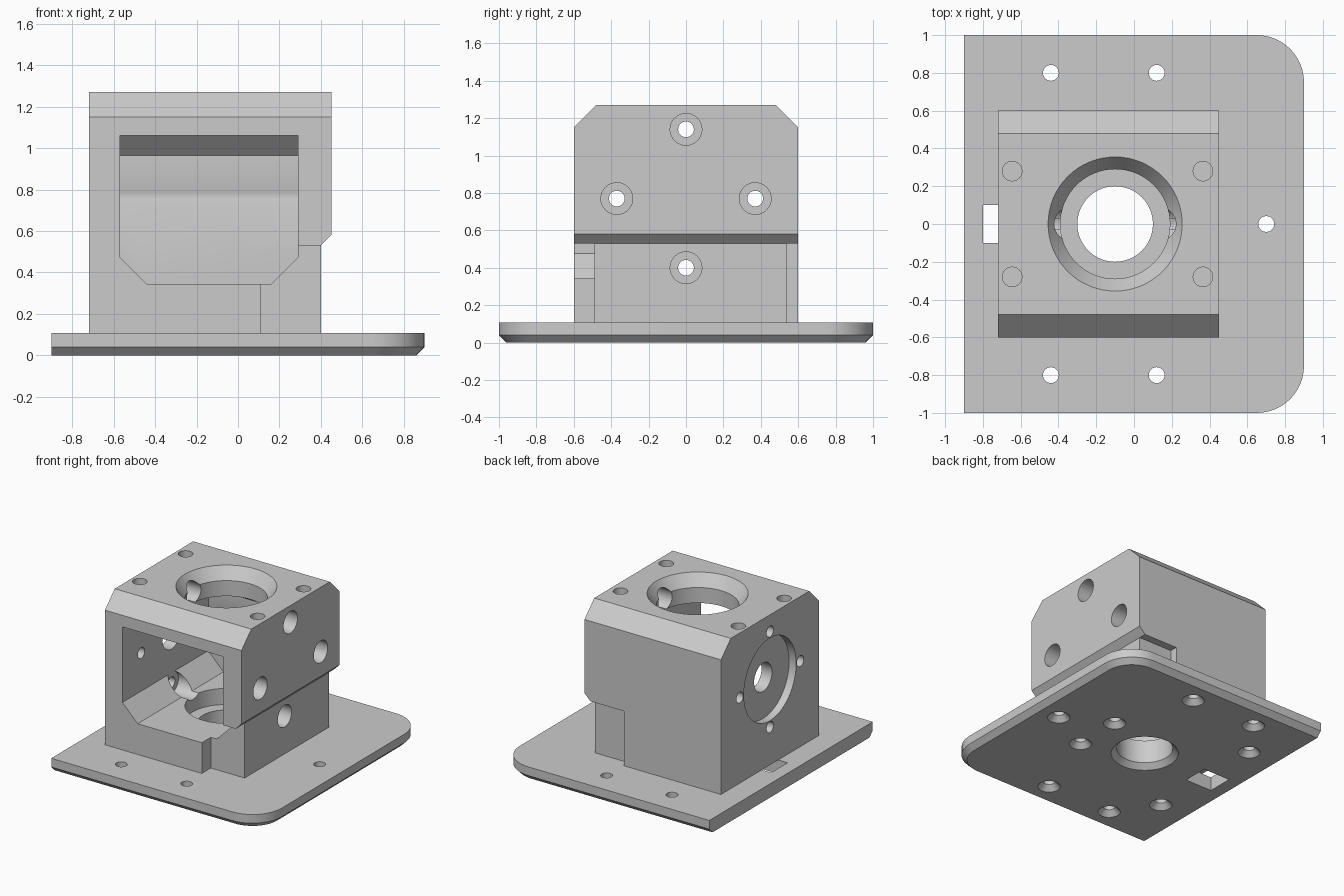
import bpy, bmesh, math

if "Cube" in bpy.data.objects:
    bpy.data.objects.remove(bpy.data.objects["Cube"])

grey = bpy.data.materials.new("machined_grey")
grey.diffuse_color = (0.6, 0.6, 0.6, 1)
grey.use_nodes = True
grey.node_tree.nodes["Principled BSDF"].inputs["Base Color"].default_value = grey.diffuse_color


def loft(name, rings):
    """Closed solid through rings of points with equal counts."""
    bm = bmesh.new()
    vs = [[bm.verts.new(p) for p in r] for r in rings]
    n = len(rings[0])
    for a, b in zip(vs, vs[1:]):
        for i in range(n):
            j = (i + 1) % n
            bm.faces.new((a[i], a[j], b[j], b[i]))
    bm.faces.new(vs[0])
    bm.faces.new(vs[-1])
    bmesh.ops.recalc_face_normals(bm, faces=bm.faces)
    me = bpy.data.meshes.new(name)
    bm.to_mesh(me)
    bm.free()
    me.materials.append(grey)
    ob = bpy.data.objects.new(name, me)
    bpy.context.collection.objects.link(ob)
    return ob


def place(axis, u, v, w):
    """Point from profile coordinates u, v and position w along the axis."""
    return {'X': (w, u, v), 'Y': (u, w, v), 'Z': (u, v, w)}[axis]


def prism(name, axis, profile, w0, w1):
    return loft(name, [[place(axis, u, v, w) for u, v in profile] for w in (w0, w1)])


def box(name, x0, x1, y0, y1, z0, z1):
    return prism(name, 'Z', [(x0, y0), (x1, y0), (x1, y1), (x0, y1)], z0, z1)


def turned(name, axis, cu, cv, steps, n=32):
    """Round solid from (position, radius) steps."""
    return loft(name, [[place(axis, cu + r * math.cos(2 * math.pi * i / n),
                              cv + r * math.sin(2 * math.pi * i / n), w)
                        for i in range(n)] for w, r in steps])


def cut(ob, cutters):
    """Subtract the cutters and bake the result."""
    for c in cutters:
        c.hide_render = True
        m = ob.modifiers.new("cut", 'BOOLEAN')
        m.operation, m.solver, m.object = 'DIFFERENCE', 'EXACT', c
    dg = bpy.context.evaluated_depsgraph_get()
    me = bpy.data.meshes.new_from_object(ob.evaluated_get(dg))
    ob.modifiers.clear()
    ob.data = me
    for c in cutters:
        bpy.data.objects.remove(c)
    me.materials.clear()
    me.materials.append(grey)
    bpy.ops.object.select_all(action='DESELECT')
    ob.select_set(True)
    bpy.context.view_layer.objects.active = ob
    bpy.ops.object.shade_smooth_by_angle(angle=math.radians(25))


T = 0.107            # plate thickness
CX, AZ = -0.10, 0.77  # vertical bore x, side bore height


# Base plate: two rounded corners, lower edge chamfered on three sides
def plate_ring(z, inset):
    r, x, y = 0.25 - inset, 0.90 - inset, 1.0 - inset
    pts = [(-0.90, -y, z)]
    for sy, start in ((-1, -90), (1, 0)):
        for k in range(13):
            a = math.radians(start + 7.5 * k)
            pts.append((x - r + r * math.cos(a), sy * (y - r) + r * math.sin(a), z))
    return pts + [(-0.90, y, z)]


plate = loft("base_plate", [plate_ring(0, 0.04), plate_ring(0.04, 0), plate_ring(T, 0)])
mounts = [(0.70, 0)] + [(x, s * 0.80) for x in (-0.44, 0.12) for s in (-1, 1)]
mounts += [(x, s * y) for x, y in ((0.34, 0.19), (-0.66, 0.49)) for s in (-1, 1)]
holes = [turned("hole", 'Z', x, y, [(-0.01, 0.09), (0.04, 0.042), (0.2, 0.042)], 24)
         for x, y in mounts]
holes.append(turned("bore", 'Z', CX, 0, [(-0.01, 0.25), (0.04, 0.2), (0.2, 0.2)], 64))
holes.append(box("slot", -0.80, -0.57, -0.10, 0.10, -0.1, 0.2))
cut(plate, holes)

# Housing block with chamfered top edges
body = prism("housing", 'X', [(-0.60, T), (0.60, T), (0.60, 1.15), (0.48, 1.27),
                              (-0.48, 1.27), (-0.60, 1.15)], -0.72, 0.45)
cutters = [
    # undercut on the right side, relieved corners front and back
    prism("undercut", 'Y', [(0.40, 0), (0.6, 0), (0.6, 0.73), (0.40, 0.53)], -1, 1),
    box("front_relief", 0.11, 0.7, -0.8, -0.49, 0, 0.53),
    box("back_relief", 0.11, 0.7, 0.54, 0.8, 0, 0.53),
]
# Front chamber: chamfered floor sides, sloped ceiling at the back
section = [(-0.44, 0.345), (0.16, 0.345), (0.29, 0.475), (0.29, 1.06),
           (-0.57, 1.06), (-0.57, 0.475)]
low = [(x, min(z, 0.965)) for x, z in section]
cutters.append(loft("chamber", [[(x, y, z) for x, z in s] for y, s in
                                ((-0.8, section), (0.355, section), (0.45, low))]))
# Vertical bore: flared top opening, floor seat, lower bore
cutters += [
    turned("top_bore", 'Z', CX, 0, [(0.9, 0.29), (1.18, 0.29), (1.27, 0.355), (1.4, 0.355)], 64),
    turned("seat", 'Z', CX, 0, [(0.22, 0.29), (0.6, 0.29)], 64),
    turned("lower_bore", 'Z', CX, 0, [(0.0, 0.2), (0.5, 0.2)], 64),
    # Left side recess and its centre hole
    turned("recess", 'X', 0, AZ, [(-0.9, 0.32), (-0.66, 0.32)], 64),
    turned("centre_hole", 'X', 0, AZ, [(-0.9, 0.11), (-0.3, 0.11)], 32),
]
# Four cross holes, wide from the right and narrow through the left wall
for y, z in ((0.37, AZ), (-0.37, AZ), (0, AZ + 0.37), (0, AZ - 0.37)):
    cutters.append(turned("cross_hole", 'X', y, z, [(-0.9, 0.042), (-0.57, 0.042),
                                                    (-0.57, 0.085), (0.7, 0.085)]))
# Blind holes in the top and underside
for s in (-1, 1):
    for x in (-0.645, 0.365):
        cutters.append(turned("top_hole", 'Z', x, s * 0.28, [(1.02, 0.052), (1.4, 0.052)], 24))
    for x, y in ((0.34, 0.19), (-0.66, 0.49)):
        cutters.append(turned("foot_hole", 'Z', x, s * y, [(0, 0.042), (0.28, 0.042)], 24))
cut(body, cutters)
